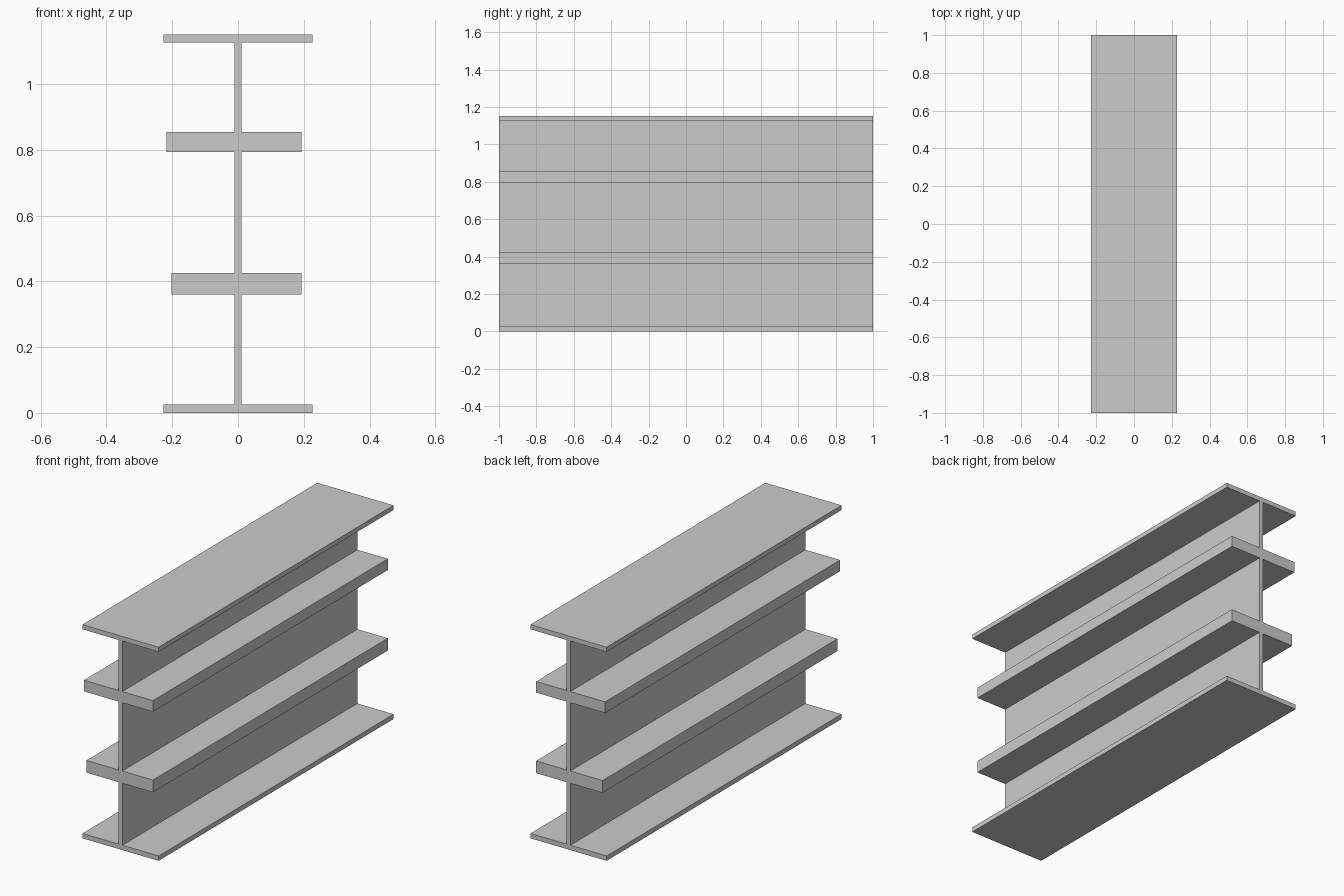
import bpy, bmesh
from mathutils import Vector

if "Cube" in bpy.data.objects:
    bpy.data.objects.remove(bpy.data.objects["Cube"])

WEB = 0.011      # half thickness of the upright web
HALF_LENGTH = 1.0

# horizontal plates from bottom to top: left x, right x, bottom z, top z
plates = [
    (-0.227, 0.227, 0.0, 0.026),
    (-0.203, 0.193, 0.360, 0.426),
    (-0.218, 0.193, 0.794, 0.854),
    (-0.227, 0.227, 1.126, 1.151),
]

# cross-section outline: up the right side, then down the left side
right, left = [], []
for i, (x0, x1, z0, z1) in enumerate(plates):
    for side, x, web in ((right, x1, WEB), (left, x0, -WEB)):
        if i > 0:
            side.append((web, z0))
        side += [(x, z0), (x, z1)]
        if i < len(plates) - 1:
            side.append((web, z1))
outline = right + left[::-1]

# extrude the section along the length
bm = bmesh.new()
section = bm.faces.new([bm.verts.new((x, -HALF_LENGTH, z)) for x, z in outline])
ext = bmesh.ops.extrude_face_region(bm, geom=[section], use_keep_orig=True)
verts = [g for g in ext["geom"] if isinstance(g, bmesh.types.BMVert)]
bmesh.ops.translate(bm, verts=verts, vec=Vector((0, 2 * HALF_LENGTH, 0)))
bmesh.ops.recalc_face_normals(bm, faces=bm.faces)

mesh = bpy.data.meshes.new("flanged_beam")
bm.to_mesh(mesh)
bm.free()
beam = bpy.data.objects.new("flanged_beam", mesh)
bpy.context.collection.objects.link(beam)
